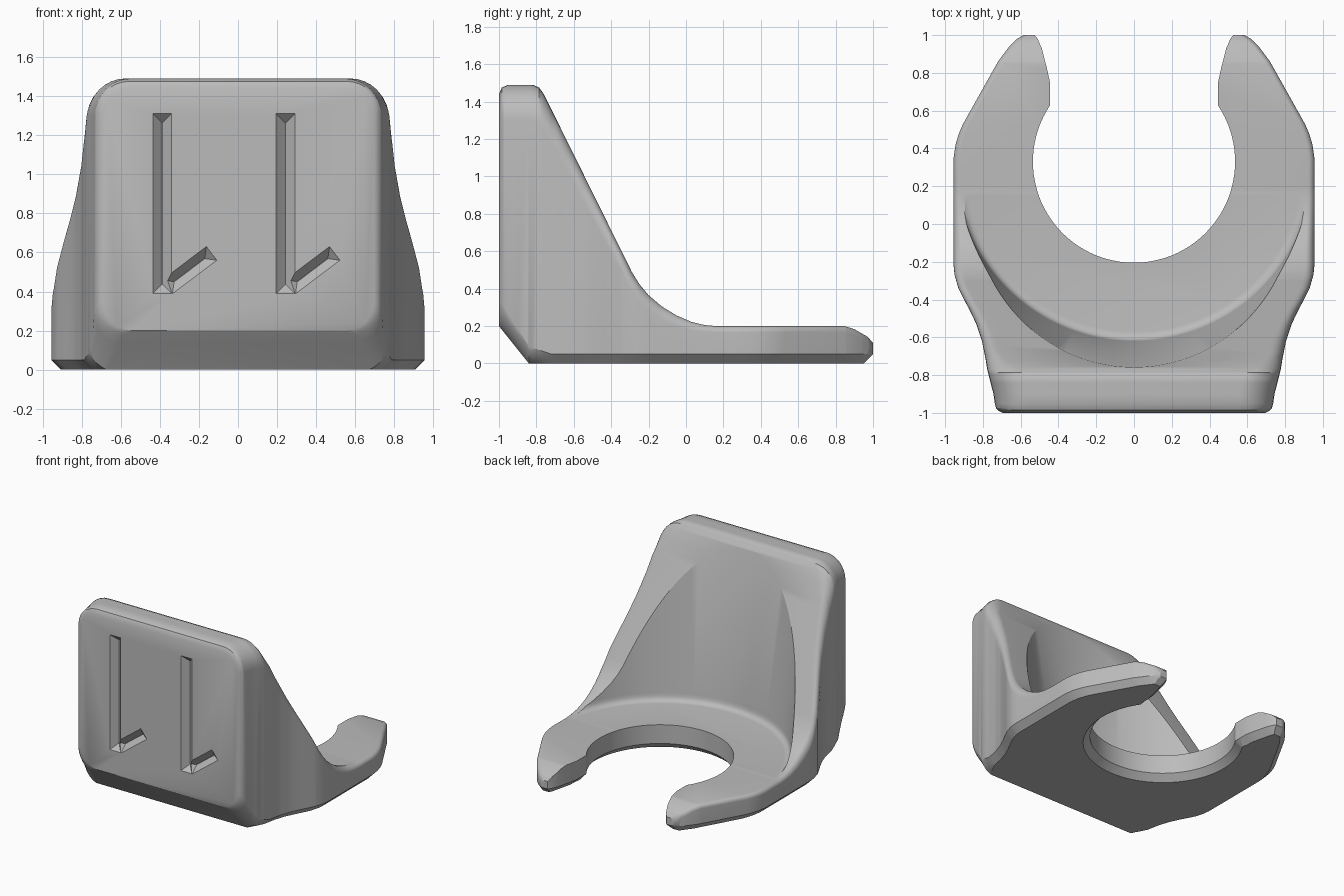
import bpy, bmesh, math
from mathutils import Vector

if "Cube" in bpy.data.objects:
    bpy.data.objects.remove(bpy.data.objects["Cube"])

grey = bpy.data.materials.new("plain grey")
grey.use_nodes = True
grey.diffuse_color = (0.5, 0.5, 0.5, 1)
grey.node_tree.nodes["Principled BSDF"].inputs["Base Color"].default_value = (0.5, 0.5, 0.5, 1)


def interp(keys, y):
    """Piecewise linear lookup in a list of (y, value)."""
    for (a, va), (b, vb) in zip(keys, keys[1:]):
        if y <= b:
            return va + (vb - va) * max(0, (y - a) / (b - a))
    return keys[-1][1]


def loft(name, rings):
    """Closed solid through rings of equal point count."""
    bm = bmesh.new()
    rows = [[bm.verts.new(p) for p in ring] for ring in rings]
    for a, b in zip(rows, rows[1:]):
        for i in range(len(a)):
            j = (i + 1) % len(a)
            bm.faces.new((a[i], a[j], b[j], b[i]))
    bm.faces.new(rows[0])
    bm.faces.new(rows[-1])
    bmesh.ops.recalc_face_normals(bm, faces=bm.faces)
    mesh = bpy.data.meshes.new(name)
    bm.to_mesh(mesh)
    bm.free()
    mesh.materials.append(grey)
    ob = bpy.data.objects.new(name, mesh)
    bpy.context.collection.objects.link(ob)
    return ob


def cut(target, cutter):
    cutter.hide_render = True
    mod = target.modifiers.new(cutter.name, "BOOLEAN")
    mod.operation = "DIFFERENCE"
    mod.solver = "EXACT"
    mod.object = cutter
    bpy.context.view_layer.objects.active = target
    bpy.ops.object.modifier_apply(modifier=mod.name)
    bpy.data.objects.remove(cutter)


# Body: cross-sections along y, each with rounded top and chamfered bottom
half_width = [(-1, .695), (-.99, .715), (-.975, .73), (-.95, .737), (-.9, .744), (-.85, .757),
              (-.77, .777), (-.72, .785), (-.62, .805), (-.53, .835), (-.46, .868), (-.4, .90),
              (-.34, .93), (-.27, .95), (-.22, .955), (.35, .955), (.42, .945), (.48, .927),
              (.53, .905), (.86, .72), (.94, .66), (.98, .62), (1, .585)]
top = [(-1, 1.44), (-.985, 1.475), (-.95, 1.49), (-.82, 1.49), (-.785, 1.475), (-.76, 1.44),
       (-.29, .49), (-.25, .425), (-.2, .365), (-.13, .305), (-.05, .256), (.03, .222),
       (.1, .205), (.17, .199), (.85, .199), (.9, .183), (.97, .143), (1, .11)]
bottom = [(-1, .2), (-.84, 0), (.95, 0), (1, .05)]
round_x = [(-1, .15), (-.95, .19), (-.8, .19), (-.68, .08), (-.4, .06), (.1, .035), (1, .03)]
round_z = [(-1, .15), (-.95, .19), (-.76, .19), (-.4, .12), (.1, .035), (1, .03)]
chamfer = [(-1, .15), (-.84, .09), (-.72, .05), (.95, .05), (1, .005)]
bulge = [(-1, 1), (-.84, .5), (-.72, 0), (1, 0)]


def section(y):
    w, zt, zb, rx, rz, c, k = [interp(t, y) for t in
                               (half_width, top, bottom, round_x, round_z, chamfer, bulge)]
    half = []
    for i in range(7):
        t = i / 6
        a = t * math.pi / 2
        u = t + (math.sin(a) - t) * k
        v = t + (1 - math.cos(a) - t) * k
        half.append((w - c + c * u, zb + c * v))
    for i in range(9):
        a = i / 8 * math.pi / 2
        half.append((w - rx + rx * math.cos(a), zt - rz + rz * math.sin(a)))
    ring = half + [(-x, z) for x, z in reversed(half)]
    return [(x, y, z) for x, z in ring]


stations = {k[0] for t in (half_width, top, bottom, round_x, round_z, chamfer) for k in t}
stations |= {round(-.7 + .05 * i, 3) for i in range(20)}
body = loft("holder_body", [section(y) for y in sorted(stations)])

# Conical recess above the ring floor
CY = .33
profile = [(.9, .2), (.922, .204), (.938, .216), (.947, .235), (.95, .26), (1.09, 1.45), (1.11, 1.62)]
angles = [math.tau * i / 128 for i in range(128)]
cut(body, loft("recess_cutter", [[(r * math.cos(a), CY + r * math.sin(a), z) for a in angles]
                                 for r, z in profile]))

# Round hole with open mouth, chamfered underneath
mouth = [(.445, .70), (.445, .75), (.46, .82), (.488, .93), (.51, .98), (.55, 1.03)]
start = math.asin((.627 - CY) / .535)


def hole_ring(z, grow):
    side = [(x + grow, y) for x, y in mouth]
    r = .535 + grow
    arc = []
    for i in range(97):
        a = start - (math.pi + 2 * start) * i / 96
        arc.append((r * math.cos(a), CY + r * math.sin(a)))
    pts = side[::-1] + arc + [(-x, y) for x, y in side]
    return [(x, y, z) for x, y in pts]


cut(body, loft("hole_cutter", [hole_ring(-.01, .06), hole_ring(.05, 0), hole_ring(.6, 0)]))


# V-shaped mounting grooves in the front face
def groove(p0, p1, h):
    p0, p1 = Vector(p0), Vector(p1)
    d = (p1 - p0).normalized()
    n = Vector((-d.y, d.x))

    def ring(y, s):
        pts = [p0 + d * (h - s) + n * s, p1 - d * (h - s) + n * s,
               p1 - d * (h - s) - n * s, p0 + d * (h - s) - n * s]
        return [(p.x, y, p.y) for p in pts]
    cut(body, loft("groove_cutter", [ring(-1.02, h + .02), ring(-1 + h - .001, .001)]))


for dx in (0, .63):
    groove((-.387 + dx, .39), (-.387 + dx, 1.31), .048)
    groove((-.362 + dx, .424), (-.135 + dx, .595), .044)

# Smooth shading with sharp edges kept
bpy.ops.object.select_all(action="DESELECT")
body.select_set(True)
bpy.context.view_layer.objects.active = body
bpy.ops.object.shade_smooth_by_angle(angle=math.radians(28))
